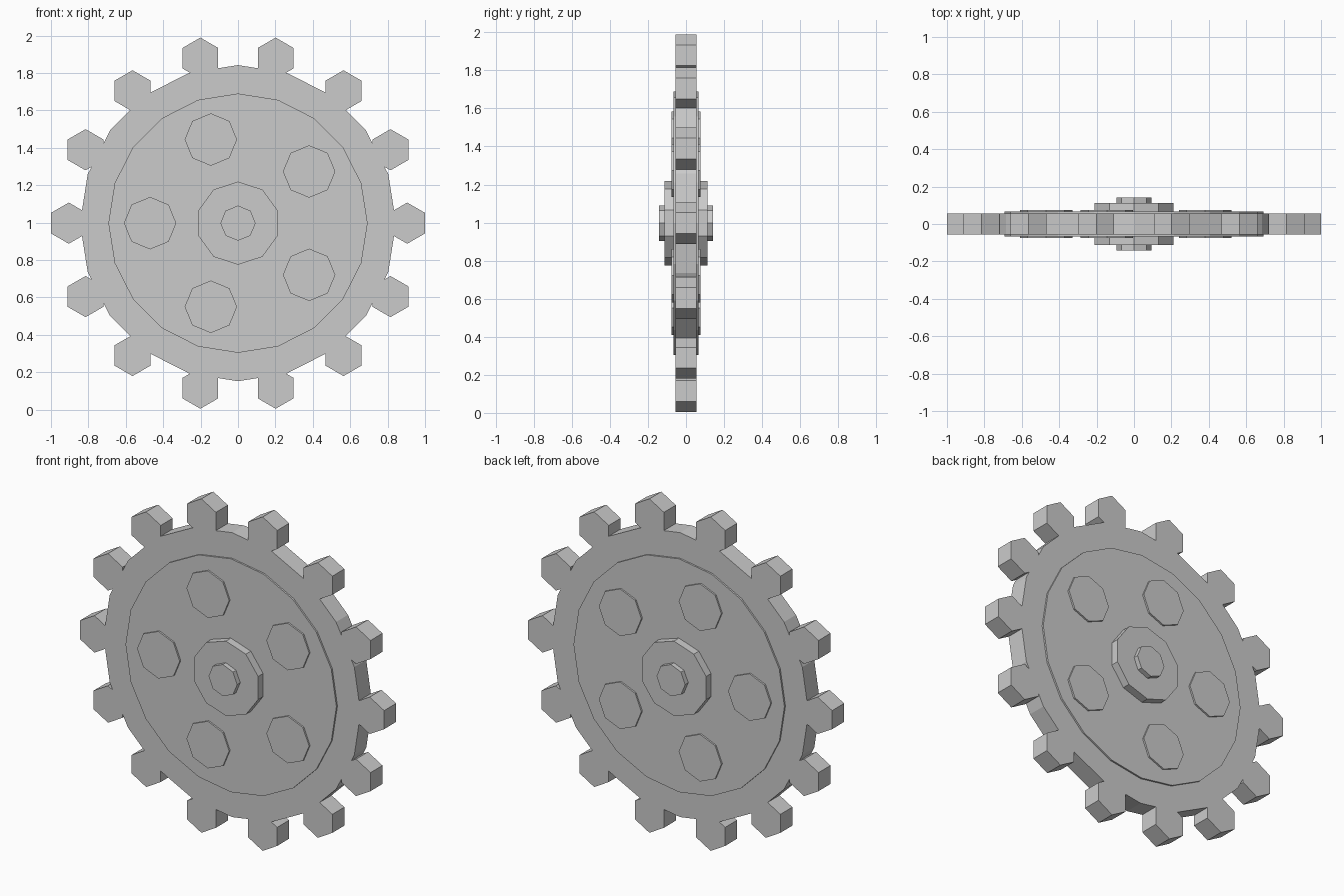
import bpy, bmesh
from math import sin, cos, pi

if "Cube" in bpy.data.objects:
    bpy.data.objects.remove(bpy.data.objects["Cube"])

CZ = 0.997  # height of the wheel centre


def add_prism(bm, x, z, radius, sides, half):
    """Upright polygon prism along y, first corner pointing straight up."""
    rings = []
    for y in (-half, half):
        rings.append([bm.verts.new((x + radius * sin(2 * pi * i / sides), y,
                                    z + radius * cos(2 * pi * i / sides)))
                      for i in range(sides)])
    front, back = rings
    bm.faces.new(front)
    bm.faces.new(back[::-1])
    for i in range(sides):
        j = (i + 1) % sides
        bm.faces.new((front[i], back[i], back[j], front[j]))


def prisms(name, centres, radius, sides, half):
    bm = bmesh.new()
    for x, z in centres:
        add_prism(bm, x, z, radius, sides, half)
    bmesh.ops.recalc_face_normals(bm, faces=bm.faces)
    mesh = bpy.data.meshes.new(name)
    bm.to_mesh(mesh)
    bm.free()
    obj = bpy.data.objects.new(name, mesh)
    bpy.context.collection.objects.link(obj)
    return obj


def ring(count, radius, start=0.0):
    return [(radius * cos(start + 2 * pi * i / count),
             CZ + radius * sin(start + 2 * pi * i / count)) for i in range(count)]


centre = [(0, CZ)]

# Toothed rim: 20-sided disc fused with 14 hexagonal teeth
rim = prisms("gear_rim", centre, 0.845, 20, 0.056)
teeth = prisms("gear_teeth", ring(14, 0.9047), 0.11, 6, 0.056)
mod = rim.modifiers.new("fuse_teeth", 'BOOLEAN')
mod.operation = 'UNION'
mod.solver = 'EXACT'
mod.object = teeth
bpy.context.view_layer.objects.active = rim
bpy.ops.object.modifier_apply(modifier=mod.name)
bpy.data.objects.remove(teeth)

# Raised inner plate on both faces
prisms("inner_plate", centre, 0.693, 20, 0.066)

# Five round bosses
prisms("bosses", ring(5, 0.47, pi), 0.14, 8, 0.076)

# Hub and axle
prisms("hub", centre, 0.222, 10, 0.113)
prisms("axle", centre, 0.094, 8, 0.142)
